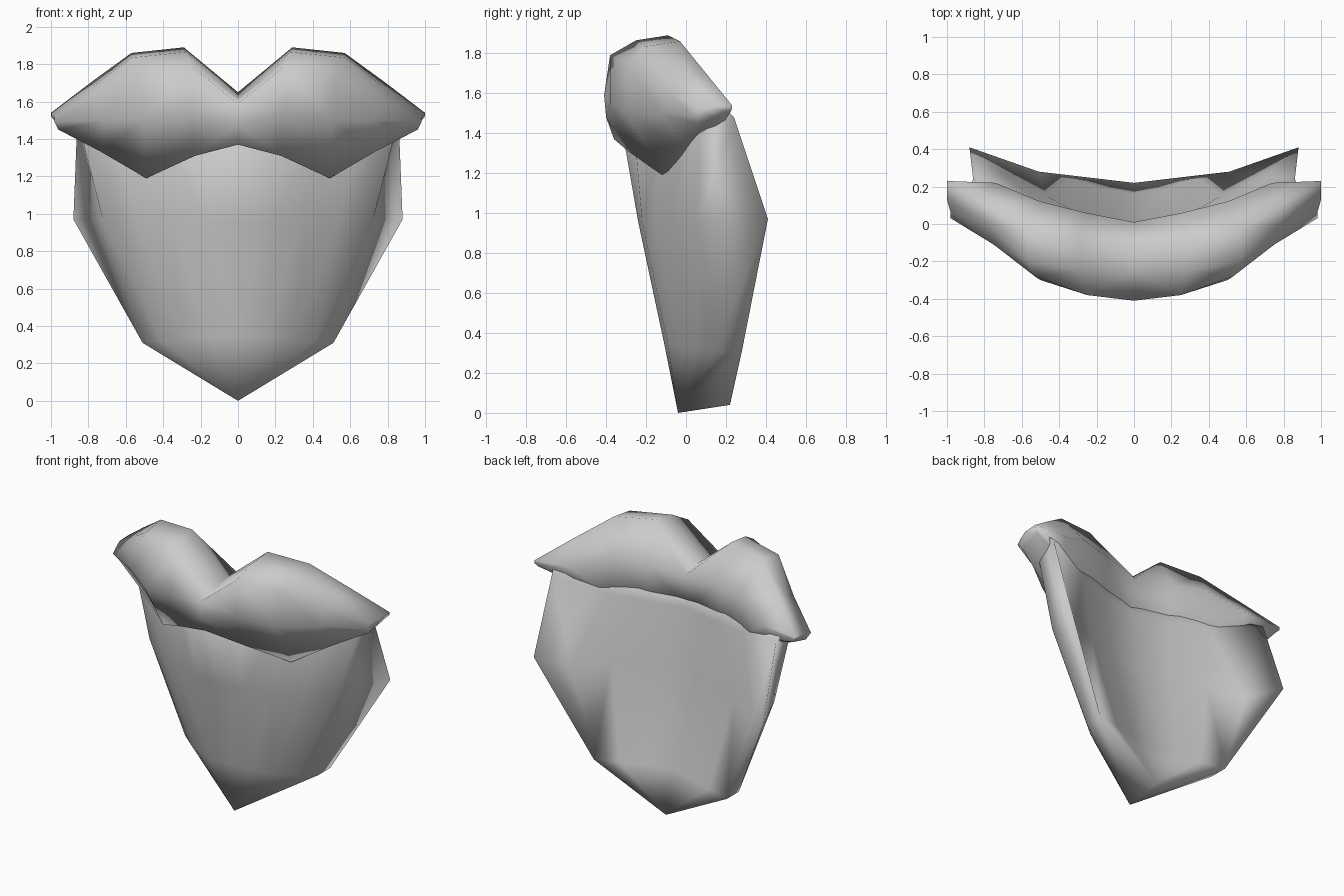
import bpy
import bmesh
from mathutils import Vector

cube = bpy.data.objects.get("Cube")
if cube:
    bpy.data.objects.remove(cube)

grey = bpy.data.materials.new("soft_grey")
grey.use_nodes = True
grey.diffuse_color = (0.6, 0.6, 0.6, 1)
grey.node_tree.nodes["Principled BSDF"].inputs["Base Color"].default_value = grey.diffuse_color


def loft_half(name, rings, closed):
    """Skin cross-sections of the left half, cap the last one and mirror it."""
    bm = bmesh.new()
    rows = [[bm.verts.new(Vector(p)) for p in ring] for ring in rings]
    count = len(rows[0])
    for low, high in zip(rows, rows[1:]):
        for i in range(count if closed else count - 1):
            j = (i + 1) % count
            bm.faces.new((low[i], low[j], high[j], high[i]))
    top = rows[-1]
    for i in range(count // 2 - 1):
        bm.faces.new((top[i], top[i + 1], top[-2 - i], top[-1 - i]))
    bmesh.ops.remove_doubles(bm, verts=bm.verts, dist=0.002)
    # Mirror in the mesh so that the middle is welded
    copy = bmesh.ops.duplicate(bm, geom=bm.verts[:] + bm.edges[:] + bm.faces[:])["geom"]
    for v in copy:
        if isinstance(v, bmesh.types.BMVert):
            v.co.x = -v.co.x
    bmesh.ops.reverse_faces(bm, faces=[f for f in copy if isinstance(f, bmesh.types.BMFace)])
    bmesh.ops.remove_doubles(bm, verts=bm.verts, dist=0.002)
    bmesh.ops.recalc_face_normals(bm, faces=bm.faces[:])
    for f in bm.faces:
        f.smooth = True
    mesh = bpy.data.meshes.new(name)
    bm.to_mesh(mesh)
    bm.free()
    mesh.materials.append(grey)
    bpy.context.collection.objects.link(bpy.data.objects.new(name, mesh))


# Beard: rings from the chin point upwards, front middle round to back middle
chin_front, chin_back = (0, -.04, 0), (0, .22, .04)
rim_low, rim_top = (.51, .28, .31), (.86, .24, 1.48)
beard_rings = [
    [chin_front] * 5 + [chin_back] * 5,
    [(0, -.11, .35), (.15, -.09, .34), (.29, -.03, .33), (.41, .06, .32), (.51, .15, .31),
     rim_low, rim_low, (.34, .24, .32), (.17, .19, .33), (0, .16, .34)],
    [(0, -.24, .96), (.18, -.22, .96), (.36, -.16, .96), (.54, -.06, .96), (.72, .06, .96),
     (.88, .41, .97), (.69, .26, .9), (.47, .15, .94), (.24, .06, .96), (0, .02, .97)],
    [(0, -.32, 1.42), (.2, -.26, 1.42), (.42, -.12, 1.42), (.65, -.01, 1.42), (.85, .07, 1.47),
     rim_top, rim_top, (.52, .115, 1.4), (.26, .04, 1.38), (0, -.02, 1.38)],
    [(0, -.16, 1.5), (.15, -.14, 1.5), (.28, -.12, 1.52), (.55, -.04, 1.54), (.8, .1, 1.52),
     (.88, .2, 1.52), (.75, .14, 1.54), (.5, .06, 1.56), (.26, 0, 1.54), (0, -.06, 1.54)],
]
loft_half("beard", beard_rings, False)

# Moustache: sections from the middle to the tip, ridge over the front to the back
moustache_sections = [
    [(0, -.12, 1.65), (0, -.25, 1.62), (0, -.41, 1.59), (0, -.4, 1.48),
     (0, -.36, 1.37), (0, -.2, 1.37), (0, -.05, 1.35), (0, .01, 1.62)],
    [(.29, -.09, 1.89), (.28, -.25, 1.865), (.25, -.38, 1.79), (.25, -.38, 1.55),
     (.23, -.29, 1.31), (.25, -.1, 1.32), (.26, .01, 1.36), (.26, .06, 1.65)],
    [(.57, -.03, 1.86), (.57, -.2, 1.835), (.53, -.28, 1.75), (.5, -.3, 1.5),
     (.49, -.12, 1.19), (.5, 0, 1.27), (.5, .09, 1.37), (.5, .12, 1.66)],
    [(.79, .1, 1.7), (.78, 0, 1.68), (.75, -.11, 1.63), (.73, -.12, 1.5),
     (.73, -.02, 1.33), (.73, .08, 1.38), (.73, .17, 1.43), (.74, .22, 1.55)],
    [(1, .23, 1.54), (1, .13, 1.535), (.98, .06, 1.52), (.98, .03, 1.49),
     (.96, .06, 1.45), (.97, .14, 1.475), (.98, .22, 1.5), (1, .23, 1.52)],
]
loft_half("moustache", moustache_sections, True)
